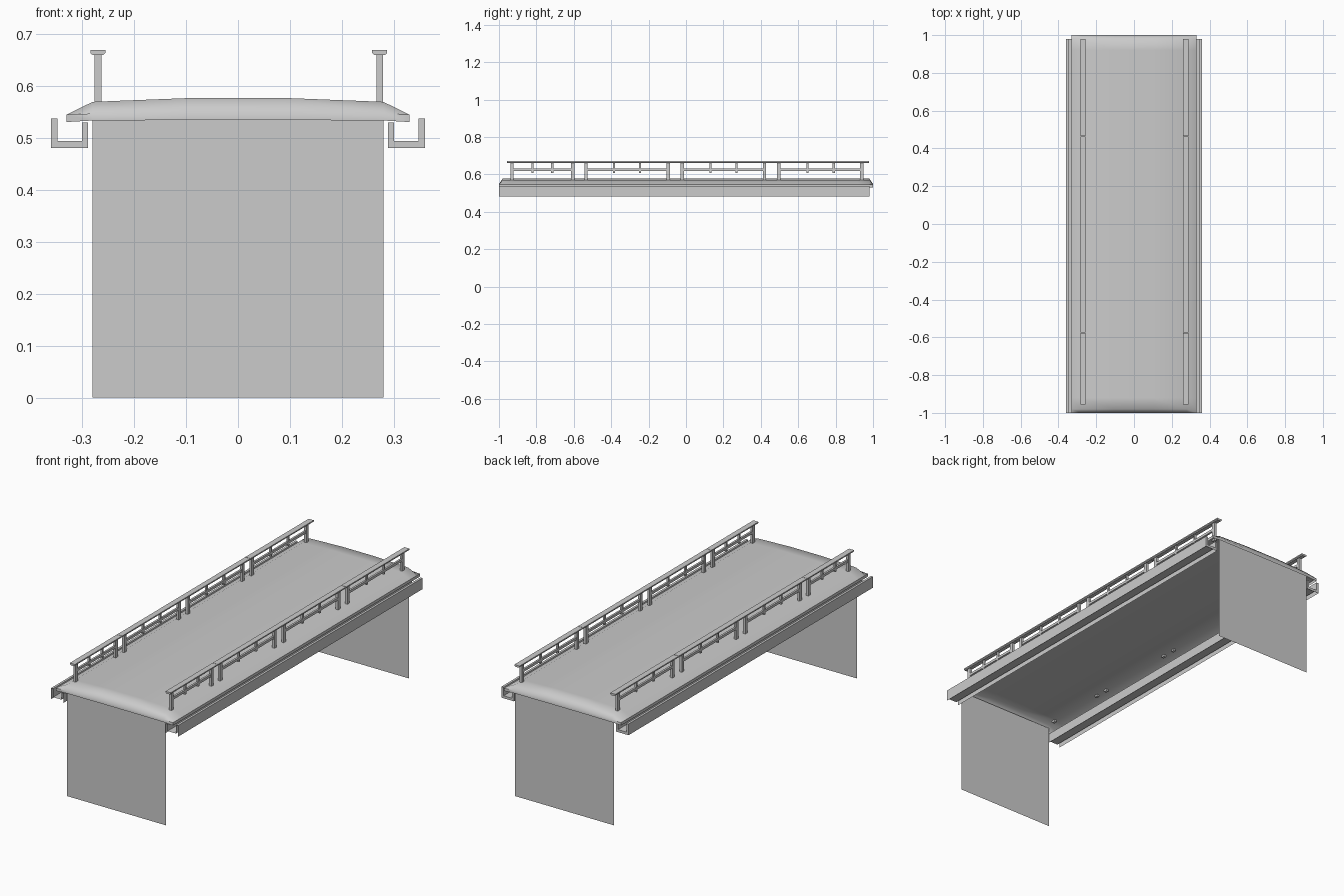
import bpy, bmesh
from math import radians

cube = bpy.data.objects.get("Cube")
if cube:
    bpy.data.objects.remove(cube)


def finish(name, bm, smooth_angle=None):
    bmesh.ops.recalc_face_normals(bm, faces=bm.faces)
    mesh = bpy.data.meshes.new(name)
    bm.to_mesh(mesh)
    bm.free()
    if smooth_angle:
        mesh.shade_smooth()
        mesh.set_sharp_from_angle(angle=radians(smooth_angle))
    obj = bpy.data.objects.new(name, mesh)
    bpy.context.collection.objects.link(obj)
    return obj


def loft(bm, sections, closed=True):
    """Join (y, xz-profile) sections along y; closed ones get end caps."""
    rings = [[bm.verts.new((x, y, z)) for x, z in prof] for y, prof in sections]
    n = len(rings[0])
    for a, b in zip(rings, rings[1:]):
        for i in range(n if closed else n - 1):
            j = (i + 1) % n
            bm.faces.new((a[i], a[j], b[j], b[i]))
    if closed:
        bm.faces.new(rings[0])
        bm.faces.new(rings[-1])
    return rings


def bar(bm, x, width, y0, y1, z0, z1):
    h = width / 2
    prof = [(x - h, z0), (x + h, z0), (x + h, z1), (x - h, z1)]
    loft(bm, [(y0, prof), (y1, prof)])


def post(bm, x, width, y, depth, z0, z1):
    bar(bm, x, width, y - depth / 2, y + depth / 2, z0, z1)


# Cambered deck shell, open below, with turned-down rims on all edges
def deck_profile(rise, base=0.545):
    half = [(0.331, 0.53), (0.331, base)]
    half += [(x, base + h * rise) for x, h in ((0.28, 0.025), (0.10, 0.032))]
    return half + [(-x, z) for x, z in reversed(half)]


end = [(1, deck_profile(0.12, 0.531)), (1, deck_profile(0.1)),
       (0.98, deck_profile(1)), (0.92, deck_profile(1))]
bm = bmesh.new()
loft(bm, [(-y, p) for y, p in end] + end[::-1], closed=False)
finish("deck", bm, 60)

# Thin end walls reaching up into the deck shell
for name, y in (("front_wall", -0.985), ("back_wall", 0.985)):
    bm = bmesh.new()
    corners = [(-0.28, 0), (0.28, 0), (0.28, 0.555), (-0.28, 0.555)]
    bm.faces.new([bm.verts.new((x, y, z)) for x, z in corners])
    finish(name, bm)

# Railing layout: four bays, each with end posts and two short balusters
BAYS = [
    ((-0.93, -0.605), (-0.82, -0.715)),
    ((-0.535, -0.095), (-0.385, -0.245)),
    ((-0.02, 0.42), (0.13, 0.27)),
    ((0.495, 0.94), (0.65, 0.79)),
]
JOINTS = [-0.957, -0.575, 0.465, 0.98]

for side, s, x in (("left", 1, 0.273), ("right", -1, -0.27)):
    # Side channel shell, open on its underside and at the front end
    bm = bmesh.new()
    channel = [(0.36, 0.481), (0.36, 0.538), (0.348, 0.538), (0.348, 0.494),
               (0.301, 0.494), (0.301, 0.53), (0.289, 0.53), (0.289, 0.481)]
    channel = [(s * cx, z) for cx, z in channel]
    rings = loft(bm, [(-1, channel), (0.98, channel)], closed=False)
    bm.faces.new(rings[-1])
    finish(side + "_side_channel", bm)

    # Posts, middle rails and balusters
    posts, rails = bmesh.new(), bmesh.new()
    for ends, balusters in BAYS:
        for y in ends:
            post(posts, x, 0.013, y, 0.018, 0.56, 0.662)
        bar(rails, x, 0.010, ends[0], ends[1], 0.619, 0.632)
        for y in balusters:
            post(rails, x, 0.010, y, 0.011, 0.608, 0.662)
    finish(side + "_railing_posts", posts)
    finish(side + "_middle_rails", rails)

    # Handrail cap with chamfered underside
    bm = bmesh.new()
    cap = [(-0.010, 0.660), (0.010, 0.660), (0.0145, 0.664),
           (0.0145, 0.670), (-0.0145, 0.670), (-0.0145, 0.664)]
    cap = [(x + dx, z) for dx, z in cap]
    for y0, y1 in zip(JOINTS, JOINTS[1:]):
        loft(bm, [(y0 + 0.001, cap), (y1 - 0.001, cap)])
    finish(side + "_handrail", bm)
